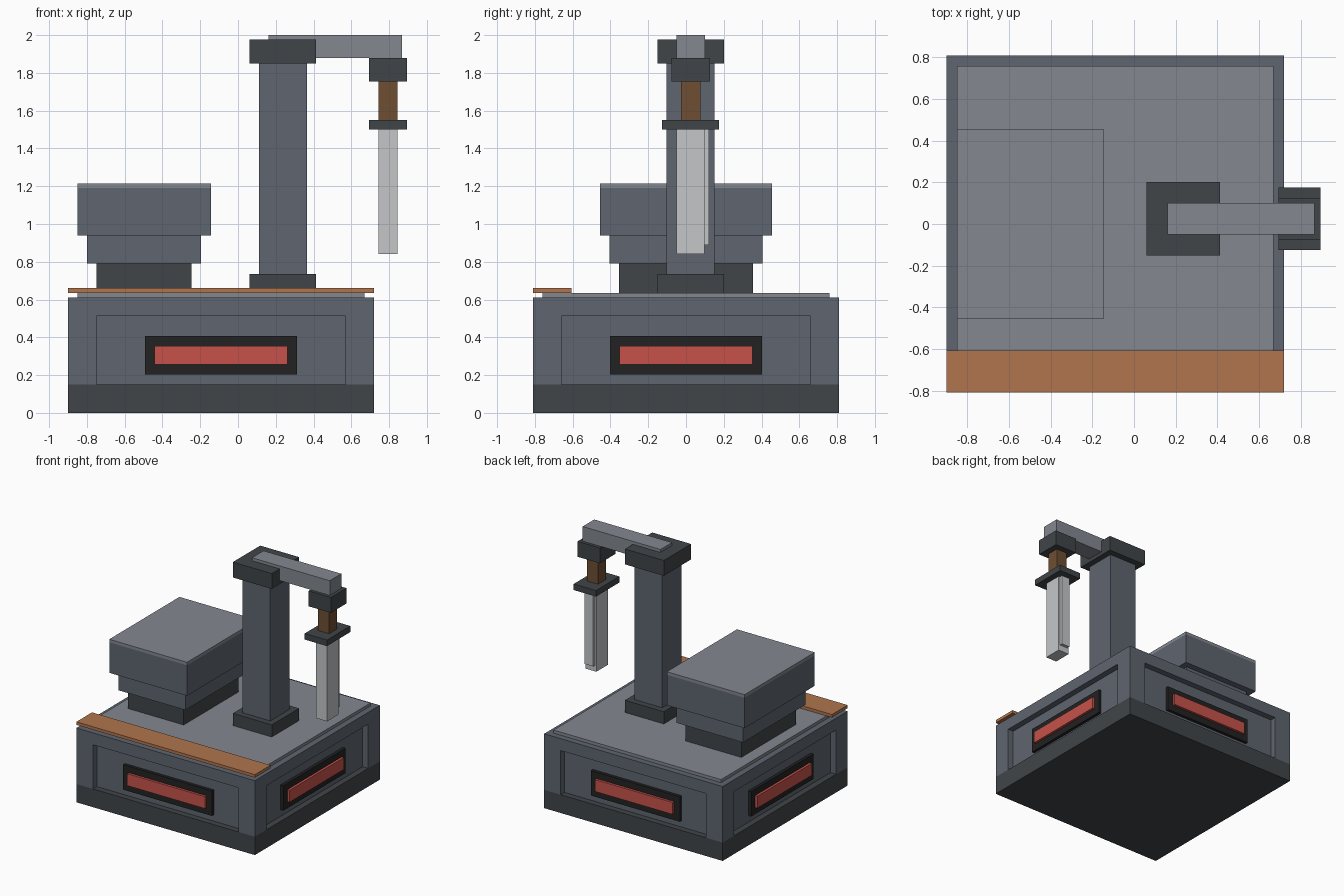
import bpy, bmesh, math
from mathutils import Matrix, Vector

if "Cube" in bpy.data.objects:
    bpy.data.objects.remove(bpy.data.objects["Cube"])


def material(name, r, g, b):
    def lin(c):
        c /= 255
        return c / 12.92 if c <= 0.04045 else ((c + 0.055) / 1.055) ** 2.4
    m = bpy.data.materials.new(name)
    m.diffuse_color = (lin(r), lin(g), lin(b), 1)
    m.use_nodes = True
    m.node_tree.nodes["Principled BSDF"].inputs["Base Color"].default_value = m.diffuse_color
    return m


SLATE = material("slate grey", 94, 101, 112)
LIGHT = material("light grey", 131, 136, 144)
DARK = material("dark grey", 64, 69, 73)
BLACK = material("near black", 34, 34, 35)
RED = material("glowing red", 198, 82, 74)
COPPER = material("copper orange", 176, 117, 78)
BROWN = material("grip brown", 110, 78, 50)
STEEL = material("pale steel", 196, 198, 201)


def add_box(bm, x, y, z, matrix):
    """Add a box given as (min, max) ranges, moved by matrix."""
    size = Vector((x[1] - x[0], y[1] - y[0], z[1] - z[0]))
    mid = Vector((x[0] + x[1], y[0] + y[1], z[0] + z[1])) / 2
    scale = Matrix.Diagonal((size.x, size.y, size.z, 1))
    bmesh.ops.create_cube(bm, size=1, matrix=matrix @ Matrix.Translation(mid) @ scale)


def boxes(name, mat, ranges, matrices=(Matrix.Identity(4),)):
    """One object made of a box repeated by each matrix."""
    bm = bmesh.new()
    for m in matrices:
        add_box(bm, *ranges, m)
    mesh = bpy.data.meshes.new(name)
    bm.to_mesh(mesh)
    bm.free()
    obj = bpy.data.objects.new(name, mesh)
    bpy.context.collection.objects.link(obj)
    if mat:
        mesh.materials.append(mat)
    return obj


# The four sides of the square base, each a quarter turn about its centre
CX = -0.09
sides = [Matrix.Translation((CX, 0, 0)) @ Matrix.Rotation(math.pi / 2 * i, 4, 'Z') for i in range(4)]

# Base with a recessed panel on each side
boxes("base_plinth", DARK, ((-0.90, 0.72), (-0.81, 0.81), (0, 0.15)))
body = boxes("base_body", SLATE, ((-0.90, 0.72), (-0.81, 0.81), (0.15, 0.61)))
cutter = boxes("panel_cutter", None, ((-0.66, 0.66), (-0.90, -0.76), (0.10, 0.512)), sides)
cutter.hide_render = True
cutter.hide_viewport = True
cut = body.modifiers.new("panels", 'BOOLEAN')
cut.operation = 'DIFFERENCE'
cut.solver = 'EXACT'
cut.object = cutter

# Framed red windows in the panels
boxes("window_frame", BLACK, ((-0.403, 0.403), (-0.785, -0.75), (0.203, 0.408)), sides)
boxes("window_glow", RED, ((-0.353, 0.353), (-0.805, -0.78), (0.257, 0.355)), sides)

# Deck and front trim
boxes("deck_plate", LIGHT, ((-0.85, 0.67), (-0.76, 0.76), (0.61, 0.635)))
boxes("front_trim", COPPER, ((-0.90, 0.72), (-0.81, -0.607), (0.635, 0.66)))

# Stepped block on the left
boxes("block_foot", DARK, ((-0.75, -0.245), (-0.354, 0.354), (0.635, 0.79)))
boxes("block_step", SLATE, ((-0.80, -0.195), (-0.404, 0.404), (0.79, 0.94)))
boxes("block_body", SLATE, ((-0.85, -0.144), (-0.455, 0.455), (0.94, 1.19)))
boxes("block_lid", LIGHT, ((-0.85, -0.144), (-0.455, 0.455), (1.19, 1.215)))

# Column and arm
boxes("column_foot", DARK, ((0.06, 0.413), (-0.152, 0.202), (0.635, 0.735)))
boxes("column", SLATE, ((0.111, 0.364), (-0.102, 0.151), (0.735, 1.855)))
boxes("column_cap", DARK, ((0.06, 0.413), (-0.152, 0.202), (1.85, 1.976)))
boxes("arm", LIGHT, ((0.162, 0.868), (-0.05, 0.10), (1.88, 2.0)))

# Hanging sword
boxes("sword_holder", DARK, ((0.694, 0.896), (-0.076, 0.126), (1.754, 1.88)))
boxes("sword_grip", BROWN, ((0.745, 0.845), (-0.026, 0.076), (1.55, 1.755)))
boxes("sword_guard", DARK, ((0.694, 0.896), (-0.126, 0.176), (1.50, 1.55)))
boxes("sword_blade", STEEL, ((0.745, 0.845), (-0.051, 0.098), (0.84, 1.50)))
boxes("sword_edge", STEEL, ((0.757, 0.833), (0.098, 0.123), (0.89, 1.50)))
